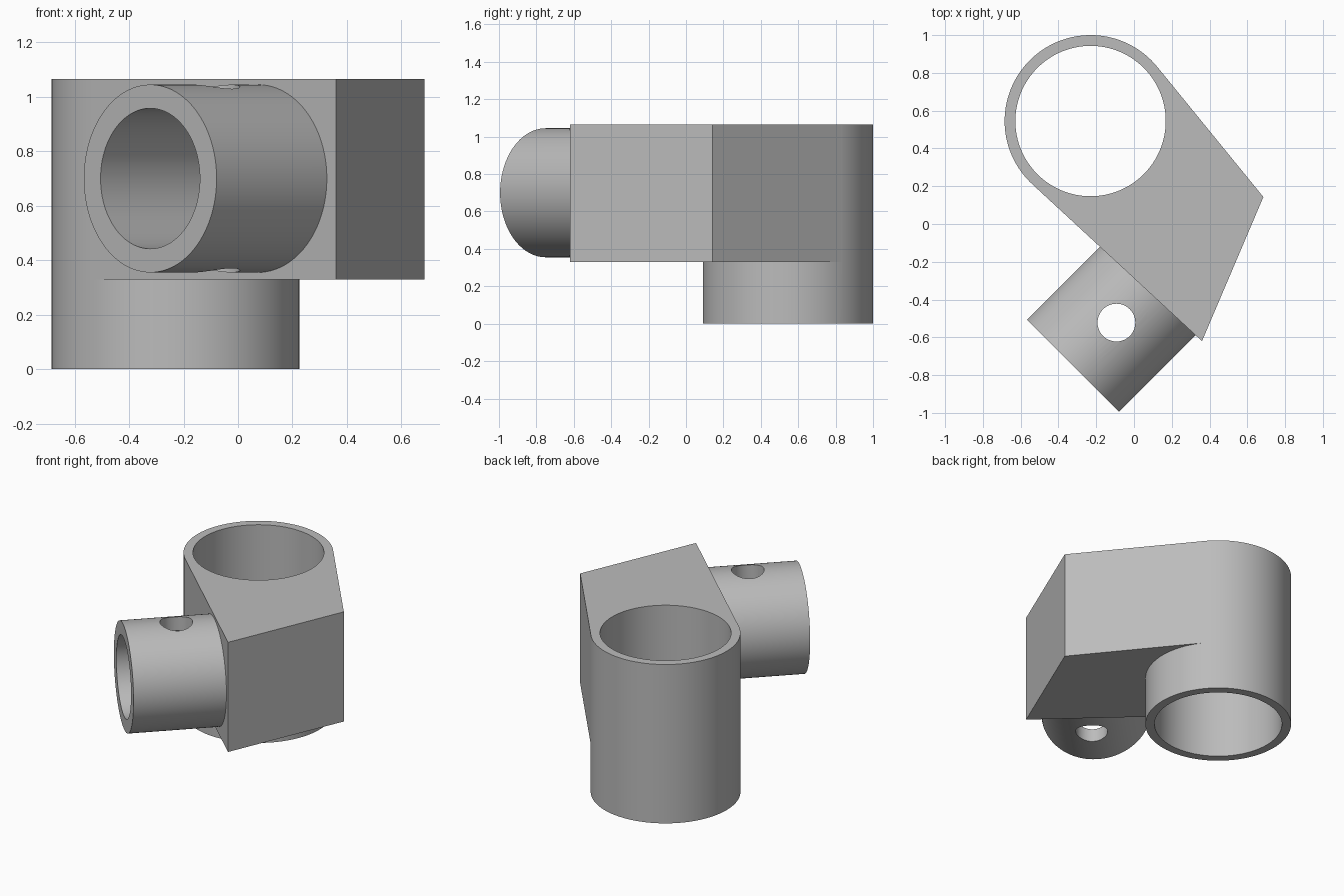
import bpy, bmesh, math
from mathutils import Vector, Matrix

if "Cube" in bpy.data.objects:
    bpy.data.objects.remove(bpy.data.objects["Cube"], do_unlink=True)

grey = bpy.data.materials.new("plain grey")
grey.use_nodes = True
colour = (0.5, 0.5, 0.5, 1)
grey.diffuse_color = colour
grey.node_tree.nodes["Principled BSDF"].inputs["Base Color"].default_value = colour


def add_object(name, bm):
    bmesh.ops.recalc_face_normals(bm, faces=bm.faces)
    mesh = bpy.data.meshes.new(name)
    bm.to_mesh(mesh)
    bm.free()
    mesh.materials.append(grey)
    obj = bpy.data.objects.new(name, mesh)
    bpy.context.collection.objects.link(obj)
    return obj


def cylinder(name, start, end, radius, sides=96):
    start, end = Vector(start), Vector(end)
    axis = end - start
    turn = axis.to_track_quat("Z", "Y").to_matrix().to_4x4()
    bm = bmesh.new()
    bmesh.ops.create_cone(bm, cap_ends=True, segments=sides, radius1=radius, radius2=radius,
                          depth=axis.length, matrix=Matrix.Translation((start + end) / 2) @ turn)
    return add_object(name, bm)


def prism(name, outline, bottom, top):
    bm = bmesh.new()
    face = bm.faces.new([bm.verts.new((p.x, p.y, bottom)) for p in outline])
    made = bmesh.ops.extrude_face_region(bm, geom=[face])["geom"]
    bmesh.ops.translate(bm, vec=(0, 0, top - bottom),
                        verts=[v for v in made if isinstance(v, bmesh.types.BMVert)])
    return add_object(name, bm)


def combine(target, tool, operation):
    mod = target.modifiers.new(operation, "BOOLEAN")
    mod.operation, mod.object, mod.solver = operation, tool, "EXACT"
    bpy.ops.object.select_all(action="DESELECT")
    bpy.context.view_layer.objects.active = target
    target.select_set(True)
    bpy.ops.object.modifier_apply(modifier=mod.name)
    bpy.data.objects.remove(tool, do_unlink=True)


def tangent(point, centre, radius, side):
    # Touching point of the line from a corner to the upright sleeve
    away = point - centre
    angle = math.atan2(away.y, away.x) + side * math.acos(radius / away.length)
    return centre + radius * Vector((math.cos(angle), math.sin(angle)))


# Main dimensions
HEIGHT, BLOCK_BOTTOM = 1.065, 0.33
centre, outer, bore = Vector((-0.23, 0.545)), 0.455, 0.398
back_corner, front_corner = Vector((0.685, 0.143)), Vector((0.36, -0.62))

# Side tube with its through bore and vertical pin hole
mouth = Vector((-0.3225, -0.75, 0.7))
along = Vector((1, 1, 0)).normalized()
side_tube = cylinder("side_tube", mouth, mouth + along * 0.625, 0.345)
combine(side_tube, cylinder("tube_bore", mouth - along, mouth + along, 0.258), "DIFFERENCE")
combine(side_tube, cylinder("pin_hole", (-0.093, -0.522, 0), (-0.093, -0.522, 2), 0.1, 48),
        "DIFFERENCE")

# Upright sleeve joined to the tapered block
bracket = cylinder("bracket_body", (*centre, 0), (*centre, HEIGHT), outer, 128)
outline = [centre, tangent(front_corner, centre, outer, -1), front_corner,
           back_corner, tangent(back_corner, centre, outer, 1)]
combine(bracket, prism("block", outline, BLOCK_BOTTOM, HEIGHT), "UNION")
combine(bracket, side_tube, "UNION")
combine(bracket, cylinder("sleeve_bore", (*centre, -1), (*centre, 2), bore, 128), "DIFFERENCE")

# Smooth round walls with crisp edges
bpy.ops.object.select_all(action="DESELECT")
bracket.select_set(True)
bpy.context.view_layer.objects.active = bracket
bpy.ops.object.shade_smooth_by_angle(angle=math.radians(25))
